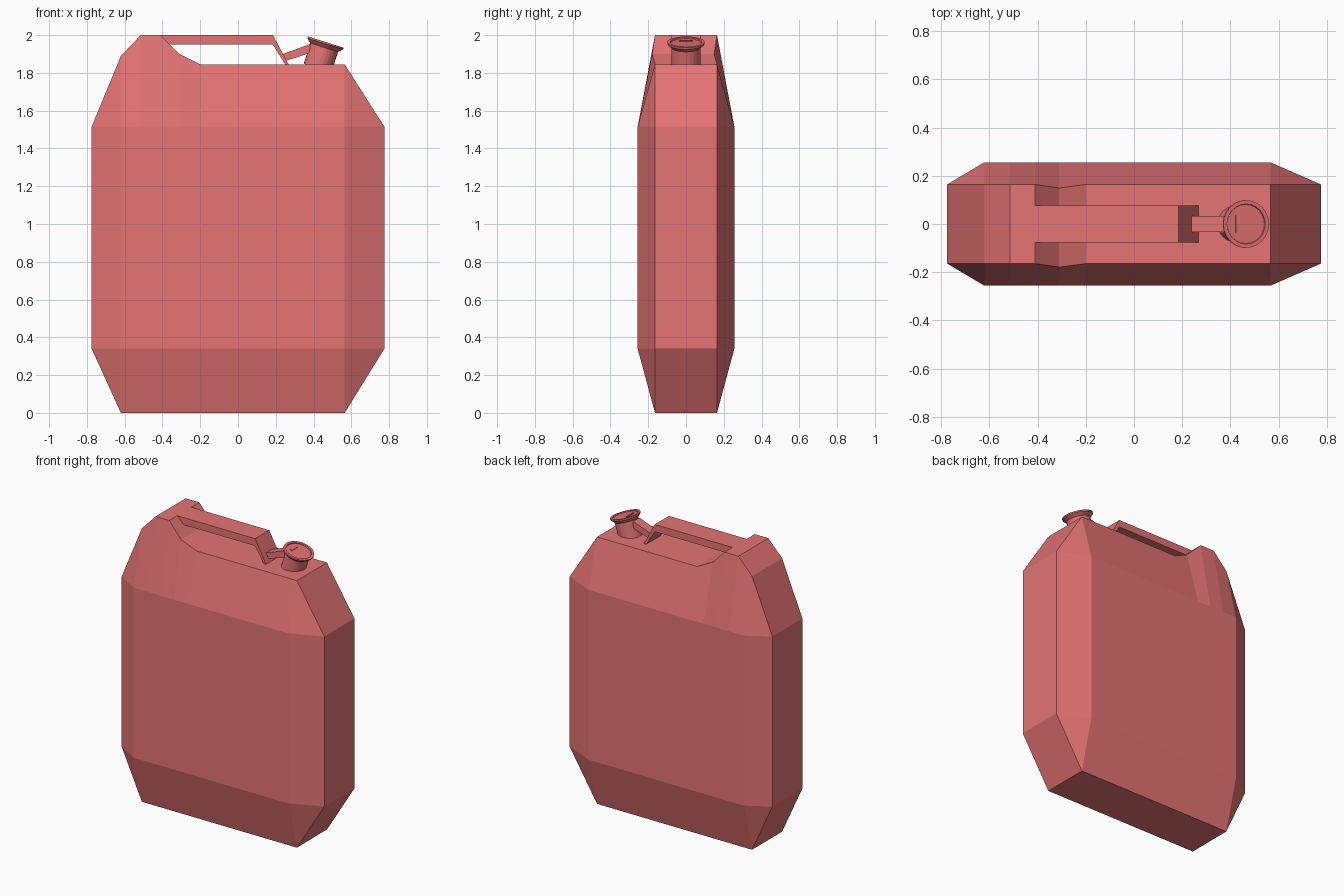
import bpy, bmesh, math
from mathutils import Matrix, Vector

cube = bpy.data.objects.get("Cube")
if cube:
    bpy.data.objects.remove(cube, do_unlink=True)

red = bpy.data.materials.new("faded_red")
red.use_nodes = True
COLOR = (0.78, 0.172, 0.172, 1)
red.diffuse_color = COLOR
red.node_tree.nodes["Principled BSDF"].inputs["Base Color"].default_value = COLOR


def finish(name, bm):
    bmesh.ops.remove_doubles(bm, verts=bm.verts, dist=0.0005)
    bmesh.ops.recalc_face_normals(bm, faces=bm.faces)
    mesh = bpy.data.meshes.new(name)
    bm.to_mesh(mesh)
    bm.free()
    mesh.materials.append(red)
    obj = bpy.data.objects.new(name, mesh)
    bpy.context.collection.objects.link(obj)
    return obj


def loft(name, rings):
    """Join equal-length rings of points and cap both ends."""
    bm = bmesh.new()
    loops = [[bm.verts.new(p) for p in ring] for ring in rings]
    for a, b in zip(loops, loops[1:]):
        for i in range(len(a)):
            j = (i + 1) % len(a)
            bm.faces.new((a[i], a[j], b[j], b[i]))
    bm.faces.new(loops[0])
    bm.faces.new(loops[-1])
    return finish(name, bm)


def slab(name, profile, half_width):
    """Extrude an x-z outline symmetrically along y."""
    return loft(name, [[(x, y, z) for x, z in profile] for y in (-half_width, half_width)])


# Can body: one ring per x station, narrowing at both ends
NARROW, WIDE, LOW, HIGH = 0.164, 0.256, 0.34, 1.515


def body_ring(x, top, bottom=0, wide=WIDE, shift=0):
    half = [(NARROW, bottom), (wide, LOW), (wide, HIGH), (NARROW, top)]
    left = [(x, y + (shift if z == top else 0), z) for y, z in half]
    right = [(x, -y + (shift if z == top else 0), z) for y, z in reversed(half)]
    return left + right


stations = [(-0.62, 1.89, 0), (-0.515, 2.0, 0), (-0.41, 2.0, 0),
            (-0.31, 1.90, -0.015), (-0.2, 1.845, 0), (0.565, 1.845, 0)]
rings = [body_ring(x, top, shift=s) for x, top, s in stations]
end_a, end_b = (body_ring(x, HIGH, LOW, NARROW) for x in (-0.775, 0.775))
loft("can_body", [end_a] + rings + [end_b])

# Carrying handle with its slanted front strut
slab("handle", [(-0.41, 2.0), (0.185, 2.0), (0.268, 1.845), (0.25, 1.845),
                (0.184, 1.95), (-0.36, 1.95)], 0.077)

# Tie bar from the strut to the spout
slab("tie_bar", [(0.238, 1.9), (0.38, 1.952), (0.38, 1.905), (0.257, 1.865)], 0.034)

# Tilted spout: neck, flared rim and recessed lid
tilt = math.radians(17.5)
spout_frame = Matrix.Translation((0.465, 0, 1.963)) @ Matrix.Rotation(tilt, 4, 'Y')


def turned(name, profile, sides=24):
    rings = []
    for r, h in profile:
        angles = [2 * math.pi * i / sides for i in range(sides)]
        rings.append([spout_frame @ Vector((r * math.cos(a), r * math.sin(a), h))
                      for a in angles])
    return loft(name, rings)


turned("spout", [(0.077, -0.145), (0.077, -0.03), (0.099, -0.009), (0.099, 0),
                 (0.083, 0), (0.081, -0.006)])

# Small ridge on the lid
bm = bmesh.new()
bmesh.ops.create_cube(bm, size=1, matrix=spout_frame @ Matrix.Translation((-0.037, 0, -0.005))
                      @ Matrix.Diagonal((0.015, 0.07, 0.008, 1)))
finish("lid_ridge", bm)
